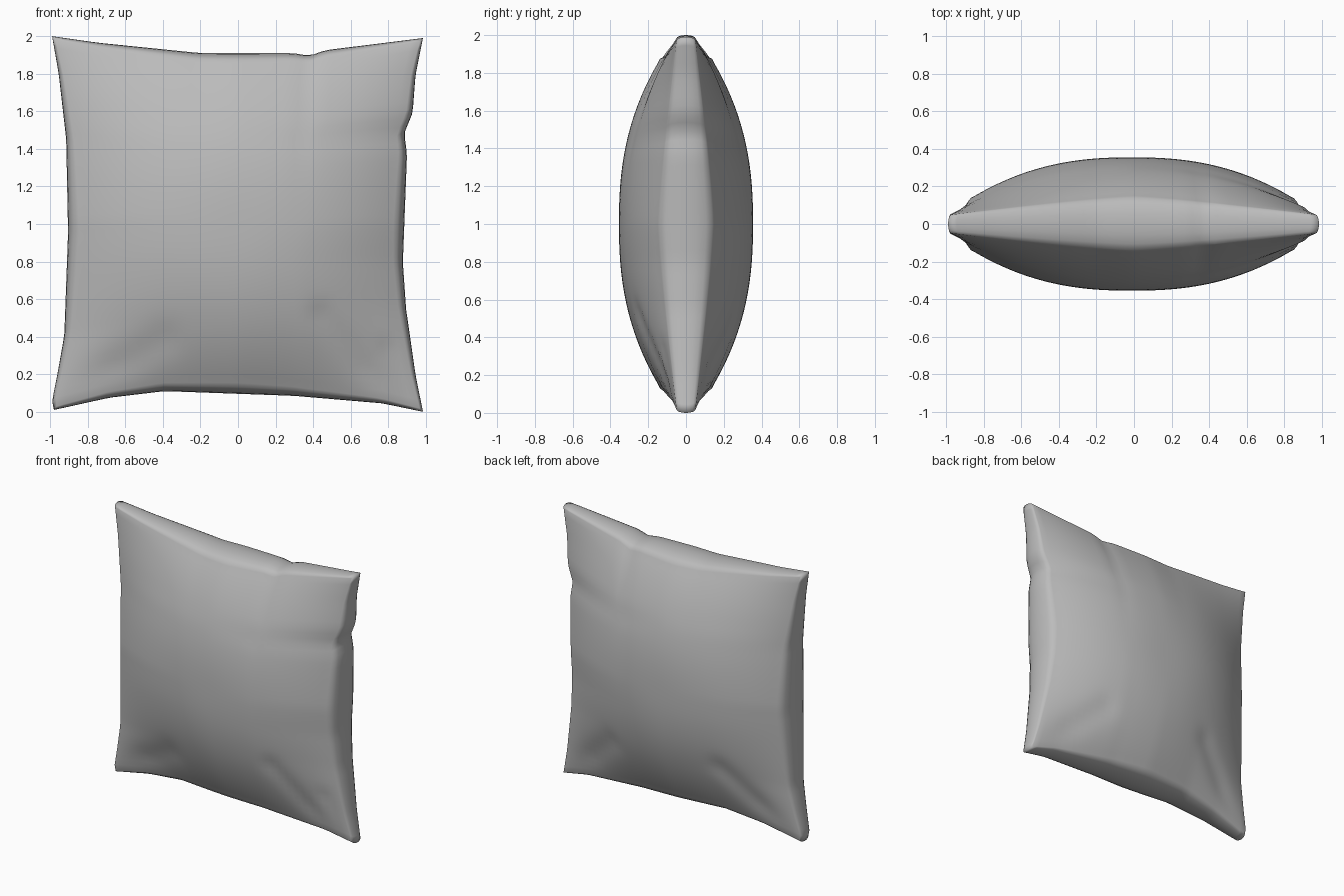
import bpy, bmesh, math
from mathutils import Vector

if "Cube" in bpy.data.objects:
    bpy.data.objects.remove(bpy.data.objects["Cube"])

N = 44            # cells along each side
RIM_STEPS = 8     # cells around the rounded edge
THICK = 0.355     # half thickness at the middle

# Edge outlines: (position along the edge, offset)
LEFT = [(0, -.98), (.05, -.99), (.2, -.96), (.4, -.925), (.95, -.905), (1.45, -.915), (1.8, -.955), (2, -.99)]
RIGHT = [(0, .985), (.2, .945), (.55, .895), (.8, .878), (1.38, .9), (1.49, .885), (1.6, .93), (1.8, .945), (2, .985)]
BOTTOM = [(-1, .01), (-.7, .075), (-.4, .11), (.3, .085), (.78, .045), (1, .0)]
TOP = [(-1, 2), (-.75, 1.965), (-.2, 1.91), (.3, 1.91), (.39, 1.895), (.47, 1.925), (1, 1.99)]

# Fabric creases: side, start, end, depth, width
CREASES = [
    (-1, (.45, .52), (.74, .14), .012, .06),
    (-1, (.8, .34), (.92, .1), .012, .04),
    (-1, (-.8, .15), (-.4, .38), .012, .09),
    (1, (.45, .45), (.8, .14), .012, .08),
    (1, (-.45, .5), (-.8, .15), .014, .07),
]


def sample(points, t):
    for (a, fa), (b, fb) in zip(points, points[1:]):
        if t <= b:
            return fa + (fb - fa) * (t - a) / (b - a)
    return points[-1][1]


def crease(side, x, z):
    p, total = Vector((x, z)), 0
    for s, a, b, depth, width in CREASES:
        if s == side:
            a, b = Vector(a), Vector(b)
            k = max(0, min(1, (p - a).dot(b - a) / (b - a).length_squared))
            total += depth * math.exp(-((p - a.lerp(b, k)).length / width) ** 2)
    return total


def uv(i, j):
    return 2 * i / N - 1, 2 * j / N - 1


def corner_fade(u, v):
    # 1 in the middle of the pillow and of each edge, 0 at the corners
    return 1 - abs(u * v) ** 1.3


def edge_half_width(u, v):
    return .05 + .1 * corner_fade(u, v)


def flat_point(u, v, turn):
    # turn = 0 lies on the outline, 1 on the inner border of the rounded edge
    scale = 1 - (.015 + .05 * corner_fade(u, v)) * turn
    u, v = u * scale, v * scale
    fu, fv = (u + 1) / 2, (v + 1) / 2
    x = sample(LEFT, v + 1) * (1 - fu) + sample(RIGHT, v + 1) * fu
    z = sample(BOTTOM, u) * (1 - fv) + sample(TOP, u) * fv
    return x, z


def sheet_point(side, i, j):
    u, v = uv(i, j)
    x, z = flat_point(u, v, 1)
    puff = (1 - abs(u) ** 2.4) * (1 - abs(v) ** 2.4)
    y = edge_half_width(u, v) + (THICK - .15) * puff
    return x, side * (y - crease(side, x, z) * min(1, puff * 6)), z


def rim_point(i, j, k):
    u, v = uv(i, j)
    angle = math.pi * (k / RIM_STEPS - .5)
    x, z = flat_point(u, v, 1 - math.cos(angle))
    return x, edge_half_width(u, v) * math.sin(angle), z


# Two puffed sheets
bm = bmesh.new()
sheets = {}
for side in (-1, 1):
    grid = [[bm.verts.new(sheet_point(side, i, j)) for j in range(N + 1)] for i in range(N + 1)]
    sheets[side] = grid
    for i in range(N):
        for j in range(N):
            bm.faces.new((grid[i][j], grid[i + 1][j], grid[i + 1][j + 1], grid[i][j + 1]))

# Rounded edge that joins the sheets
border = ([(i, 0) for i in range(N)] + [(N, j) for j in range(N)]
          + [(i, N) for i in range(N, 0, -1)] + [(0, j) for j in range(N, 0, -1)])
strips = [[sheets[-1][i][j]]
          + [bm.verts.new(rim_point(i, j, k)) for k in range(1, RIM_STEPS)]
          + [sheets[1][i][j]] for i, j in border]
for a, b in zip(strips, strips[1:] + strips[:1]):
    for k in range(RIM_STEPS):
        bm.faces.new((a[k], b[k], b[k + 1], a[k + 1]))
bmesh.ops.recalc_face_normals(bm, faces=bm.faces)

mesh = bpy.data.meshes.new("pillow")
bm.to_mesh(mesh)
bm.free()
pillow = bpy.data.objects.new("pillow", mesh)
bpy.context.collection.objects.link(pillow)

# Plain grey fabric
fabric = bpy.data.materials.new("grey fabric")
fabric.use_nodes = True
color = (.5, .5, .5, 1)
fabric.diffuse_color = color
fabric.node_tree.nodes["Principled BSDF"].inputs["Base Color"].default_value = color
mesh.materials.append(fabric)

mesh.shade_smooth()
